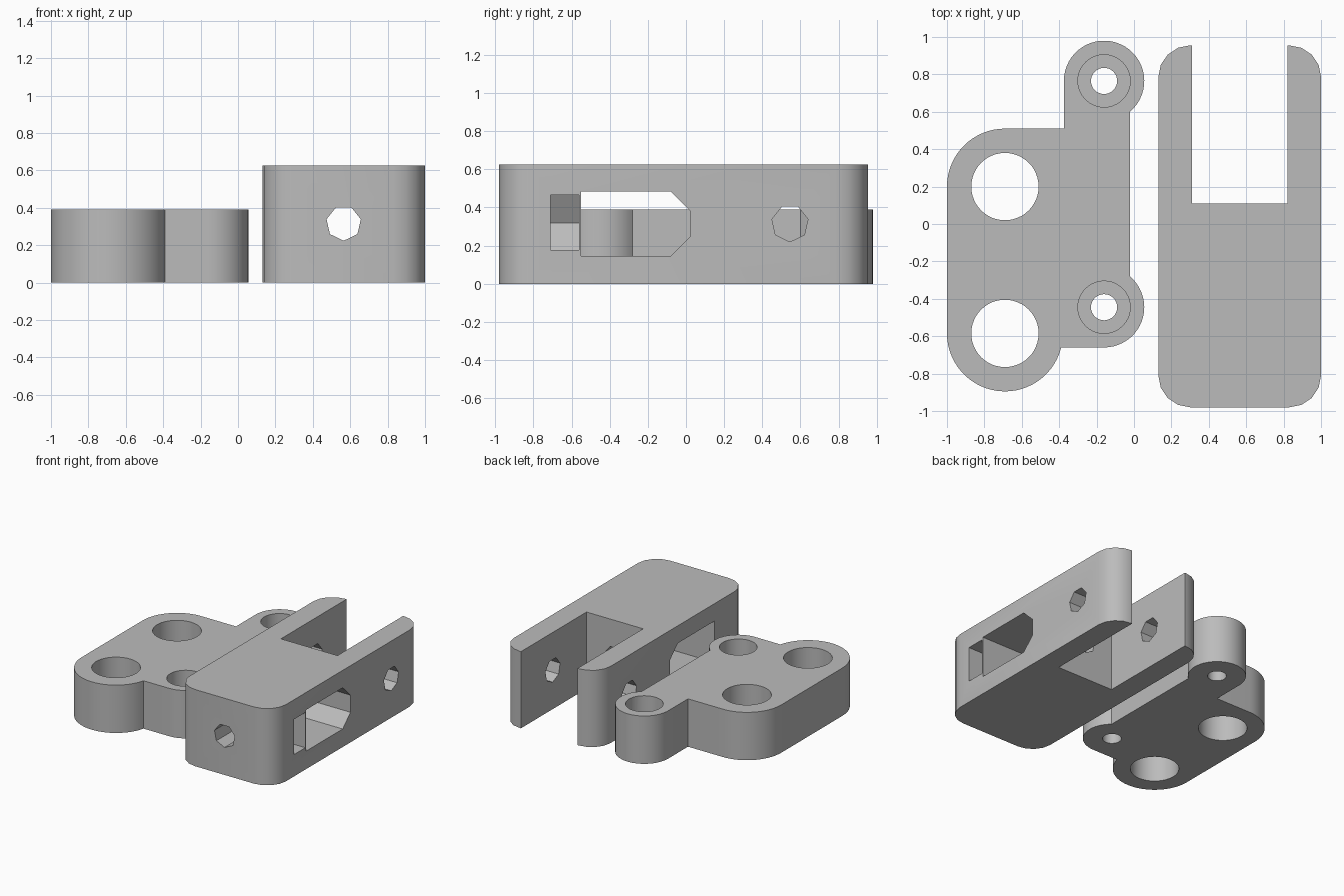
import bpy, bmesh
from math import cos, sin, radians

old = bpy.data.objects.get("Cube")
if old:
    bpy.data.objects.remove(old, do_unlink=True)

grey = bpy.data.materials.new("plain_grey")
grey.use_nodes = True
GREY = (0.5, 0.5, 0.5, 1)
grey.diffuse_color = GREY
grey.node_tree.nodes["Principled BSDF"].inputs["Base Color"].default_value = GREY


def arc(u, v, r, start, end, steps):
    """Points on an arc, angles in degrees."""
    angles = [radians(start + (end - start) * i / steps) for i in range(steps + 1)]
    return [(u + r * cos(a), v + r * sin(a)) for a in angles]


def polygon(u, v, r, sides, start=0):
    return arc(u, v, r, start, start + 360, sides)[:-1]


def prism(name, profile, lo, hi, axis="Z"):
    """Extrude a 2D profile along an axis from lo to hi."""
    place = {"X": lambda u, v, w: (w, u, v),
             "Y": lambda u, v, w: (u, w, v),
             "Z": lambda u, v, w: (u, v, w)}[axis]
    bm = bmesh.new()
    face = bm.faces.new([bm.verts.new(place(u, v, lo)) for u, v in profile])
    grown = bmesh.ops.extrude_face_region(bm, geom=[face])["geom"]
    moved = [g for g in grown if isinstance(g, bmesh.types.BMVert)]
    bmesh.ops.translate(bm, verts=moved, vec=place(0, 0, hi - lo))
    bmesh.ops.recalc_face_normals(bm, faces=bm.faces)
    mesh = bpy.data.meshes.new(name)
    bm.to_mesh(mesh)
    bm.free()
    mesh.materials.append(grey)
    obj = bpy.data.objects.new(name, mesh)
    bpy.context.collection.objects.link(obj)
    return obj


def activate(obj):
    bpy.ops.object.select_all(action="DESELECT")
    obj.select_set(True)
    bpy.context.view_layer.objects.active = obj


def cut(obj, *prism_args):
    """Subtract a prism from a part."""
    cutter = prism("cutter", *prism_args)
    cutter.hide_render = True
    mod = obj.modifiers.new("cut", "BOOLEAN")
    mod.operation = "DIFFERENCE"
    mod.solver = "EXACT"
    mod.object = cutter
    activate(obj)
    bpy.ops.object.modifier_apply(modifier=mod.name)
    bpy.data.objects.remove(cutter, do_unlink=True)


def finish(obj):
    activate(obj)
    bpy.ops.object.shade_smooth_by_angle(angle=radians(30))


# Mounting plate: two large lobes, two screw ears
PLATE_H = 0.39
LOBE_X, LOBE_YS, LOBE_R = -0.69, (0.20, -0.585), 0.31
EAR_X, EAR_YS, EAR_R = -0.16, (0.765, -0.445), 0.215
outline = (arc(EAR_X, EAR_YS[1], EAR_R, -90, 49.5, 20)
           + arc(EAR_X, EAR_YS[0], EAR_R, -49.5, 180, 32)
           + [(EAR_X - EAR_R, 0.51)]
           + arc(LOBE_X, LOBE_YS[0], LOBE_R, 90, 180, 16)
           + arc(LOBE_X, LOBE_YS[1], LOBE_R, 180, 346, 28))
plate = prism("mounting_plate", outline, 0, PLATE_H)
for y in LOBE_YS:
    cut(plate, polygon(LOBE_X, y, 0.18, 48), -0.1, 0.6)
for y in EAR_YS:
    cut(plate, polygon(EAR_X, y, 0.07, 32), -0.1, 0.6)
    cut(plate, polygon(EAR_X, y, 0.14, 40), 0.15, 0.6)  # counterbore
finish(plate)

# Forked block: rounded corners, slot open at the back
BLOCK_H, MID_X, HALF, SLOT, R = 0.625, 0.565, 0.435, 0.255, 0.17
FRONT, BACK, SLOT_END = -0.98, 0.955, 0.11
lx, rx = MID_X - HALF + R, MID_X + HALF - R
outline = (arc(lx, FRONT + R, R, 180, 270, 4)
           + arc(rx, FRONT + R, R, 270, 360, 4)
           + arc(rx, BACK - R, R, 0, 90, 4)
           + [(MID_X + SLOT, BACK), (MID_X + SLOT, SLOT_END),
              (MID_X - SLOT, SLOT_END), (MID_X - SLOT, BACK)]
           + arc(lx, BACK - R, R, 90, 180, 4))
block = prism("forked_block", outline, 0, BLOCK_H)

# Window with chamfered end, right across the block
cut(block, [(-0.55, 0.147), (-0.08, 0.147), (0.02, 0.245),
            (0.02, 0.385), (-0.08, 0.483), (-0.55, 0.483)], 0, 1.1, "X")

# Nut pocket, open on one side with a pointed inner end
cut(block, [(1.1, 0.178), (1.1, 0.465), (0.482, 0.465),
            (0.399, 0.32), (0.482, 0.178)], -0.71, -0.56, "Y")

# Seven-sided bores: lengthwise through the body, crosswise through the arms
cut(block, polygon(MID_X, 0.318, 0.094, 7, -90), -1.1, 0.3, "Y")
cut(block, polygon(0.545, 0.317, 0.097, 7, -90), 0, 1.1, "X")
finish(block)
